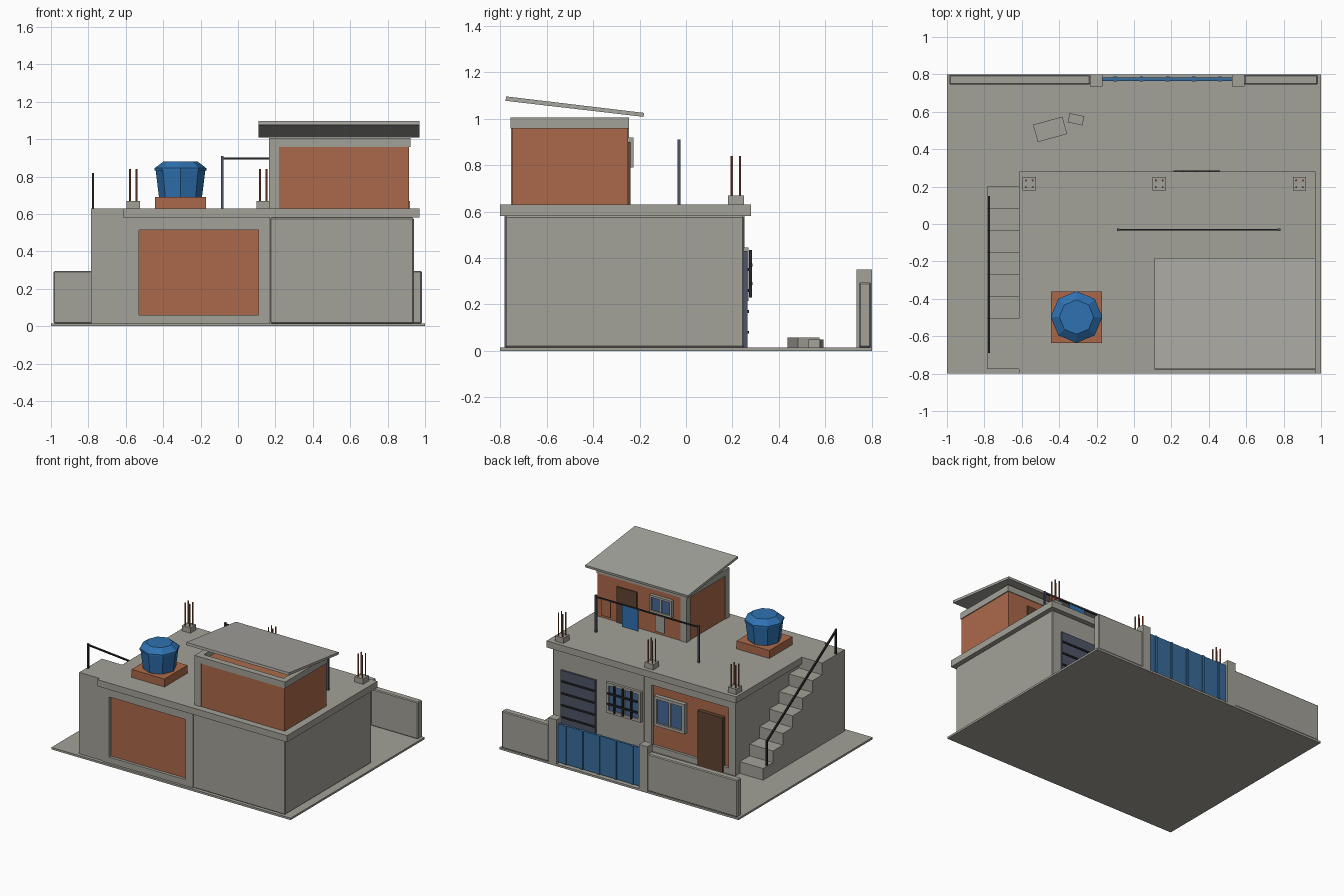
import bpy, bmesh, math
from mathutils import Vector, Matrix

if "Cube" in bpy.data.objects:
    bpy.data.objects.remove(bpy.data.objects["Cube"])


def material(name, r, g, b):
    m = bpy.data.materials.new(name)
    m.diffuse_color = (r, g, b, 1)
    m.use_nodes = True
    m.node_tree.nodes["Principled BSDF"].inputs["Base Color"].default_value = m.diffuse_color
    return m


CONCRETE = material("concrete grey", .365, .355, .315)
SHEET = material("roof sheet grey", .385, .38, .35)
BRICK = material("brick orange", .41, .141, .069)
TANK = material("tank blue", .028, .168, .445)
GATE = material("gate blue", .04, .15, .33)
GLASS = material("glass blue", .06, .14, .30)
SLATE = material("slate metal", .075, .09, .135)
WOOD = material("door brown", .12, .058, .03)
DARK = material("dark iron", .022, .022, .025)
RUST = material("rusty steel", .32, .11, .05)


def finish(name, bm, mat):
    bmesh.ops.recalc_face_normals(bm, faces=bm.faces)
    me = bpy.data.meshes.new(name)
    bm.to_mesh(me)
    bm.free()
    me.materials.append(mat)
    ob = bpy.data.objects.new(name, me)
    bpy.context.collection.objects.link(ob)
    return ob


def box(name, mat, x, y, z, bevel=0, turn=0):
    """Box from (min, max) ranges, optionally bevelled or turned about z."""
    bm = bmesh.new()
    bmesh.ops.create_cube(bm, size=1)
    bmesh.ops.scale(bm, vec=(x[1] - x[0], y[1] - y[0], z[1] - z[0]), verts=bm.verts)
    bmesh.ops.rotate(bm, matrix=Matrix.Rotation(math.radians(turn), 3, 'Z'), verts=bm.verts)
    bmesh.ops.translate(bm, vec=(sum(x) / 2, sum(y) / 2, sum(z) / 2), verts=bm.verts)
    ob = finish(name, bm, mat)
    if bevel:
        mod = ob.modifiers.new("bevel", 'BEVEL')
        mod.width, mod.segments = bevel, 1
    return ob


def extrude_x(name, mat, profile, x0, x1):
    """Extrude a (y, z) profile along x."""
    bm = bmesh.new()
    f = bm.faces.new([bm.verts.new((x0, y, z)) for y, z in profile])
    r = bmesh.ops.extrude_face_region(bm, geom=[f])
    bmesh.ops.translate(bm, vec=(x1 - x0, 0, 0),
                        verts=[v for v in r["geom"] if isinstance(v, bmesh.types.BMVert)])
    return finish(name, bm, mat)


def rings(name, mat, cx, cy, levels, sides):
    """Stack of polygon rings (radius, z), closed at both ends."""
    bm = bmesh.new()
    loops = [[bm.verts.new((cx + r * math.cos(2 * math.pi * i / sides),
                            cy + r * math.sin(2 * math.pi * i / sides), z))
              for i in range(sides)] for r, z in levels]
    for a, b in zip(loops, loops[1:]):
        for i in range(sides):
            j = (i + 1) % sides
            bm.faces.new((a[i], a[j], b[j], b[i]))
    bm.faces.new(loops[0])
    bm.faces.new(loops[-1])
    return finish(name, bm, mat)


def window(name, x, z, y, d, w):
    """Frame of four bars round a pane, with a centre mullion; projects to +y."""
    x0, x1 = x
    z0, z1 = z
    box(name + "_pane", GLASS, (x0 + w / 2, x1 - w / 2), (y, y + d * .6), (z0 + w / 2, z1 - w / 2))
    for i, (a, b) in enumerate(((x0, x0 + w), (x1 - w, x1))):
        box(f"{name}_jamb_{i}", CONCRETE, (a, b), (y, y + d), z)
    for i, (a, b) in enumerate(((z0, z0 + w), (z1 - w, z1))):
        box(f"{name}_sill_{i}", CONCRETE, (x0 + w, x1 - w), (y, y + d), (a, b))
    c = (x0 + x1) / 2
    box(name + "_mullion", CONCRETE, (c - w / 3, c + w / 3), (y, y + d * .85), (z0 + w, z1 - w))


# Yard slab
box("yard_slab", CONCRETE, (-1, 1), (-.8, .8), (0, .015))

# Ground floor: plastered right half, brick left half in a concrete frame
box("plaster_room", CONCRETE, (.17, .94), (-.78, .25), (.015, .58), .006)
box("brick_room", BRICK, (-.56, .14), (-.76, .232), (.015, .57))
box("side_wall", CONCRETE, (-.59, -.555), (-.75, .22), (.015, .58))
for side, (y0, y1) in {"front": (-.782, -.735), "back": (.205, .252)}.items():
    box(side + "_left_column", CONCRETE, (-.59, -.53), (y0, y1), (.015, .58))
    box(side + "_middle_column", CONCRETE, (.11, .172), (y0, y1), (.015, .58))
    box(side + "_foot_beam", CONCRETE, (-.53, .11), (y0, y1), (.015, .06))
    box(side + "_top_beam", CONCRETE, (-.53, .11), (y0, y1), (.515, .58))
box("roof_slab", CONCRETE, (-.615, .97), (-.8, .28), (.58, .63))

# Back wall openings
box("house_door", WOOD, (-.49, -.28), (.22, .262), (.015, .43))
window("brick_window", (-.17, .085), (.22, .445), .228, .035, .022)
window("barred_window", (.19, .48), (.215, .445), .245, .025, .022)
for i in range(3):
    x = .265 + i * .07
    box(f"window_bar_{i}", DARK, (x - .006, x + .006), (.272, .284), (.23, .435))
for i, z in enumerate((.29, .37)):
    box(f"window_cross_bar_{i}", DARK, (.21, .46), (.275, .287), (z - .006, z + .006))
box("metal_door", SLATE, (.575, .865), (.245, .264), (.015, .43))
for i in range(4):
    z = .08 + i * .09
    box(f"metal_door_rib_{i}", DARK, (.58, .86), (.26, .272), (z - .006, z + .006))

# Outside stairs: six steps and a landing
rise, run = .615 / 7, .1175
profile = [(-.775, .015), (.2, .015)]
for i in range(7):
    y = .2 - i * run
    profile += [(y, .015 + rise * (i + 1)), (y - run if i < 6 else -.775, .015 + rise * (i + 1))]
extrude_x("stairs", CONCRETE, profile, -.785, -.59)
box("stair_post_low", DARK, (-.781, -.769), (.138, .15), (.10, .285))
box("stair_post_high", DARK, (-.781, -.769), (-.69, -.678), (.63, .815))
extrude_x("stair_handrail", DARK, [(.15, .272), (.15, .288), (-.69, .818), (-.69, .802)], -.781, -.769)

# Column stubs with reinforcing rods
for i, x in enumerate((-.56, .135, .885)):
    box(f"column_stub_{i}", CONCRETE, (x - .035, x + .035), (.18, .25), (.63, .67))
    for j in range(4):
        rx = x + (.018 if j % 2 else -.018)
        ry = .215 + (.018 if j // 2 else -.018)
        rings(f"rod_{i}_{j}", RUST, rx, ry, [(.0055, .67), (.0055, .84)], 6)

# Water tank on a brick base
box("tank_base", BRICK, (-.445, -.17), (-.635, -.36), (.63, .69))
rings("water_tank", TANK, -.3075, -.4975, [(.115, .69), (.133, .835)], 8)
rings("tank_lid", TANK, -.3075, -.4975, [(.138, .832), (.138, .845), (.092, .88)], 8)

# Upper room: brick block, corner columns, ring beam
box("upper_room", BRICK, (.172, .915), (-.75, -.25), (.63, .965))
for i, (y0, y1) in enumerate(((-.754, -.71), (-.29, -.246))):
    box(f"upper_column_{i}", CONCRETE, (.166, .22), (y0, y1), (.63, .96))
    box(f"upper_beam_{i}", CONCRETE, (.165, .922), (y0 - .001, y1 + .001), (.957, 1.005))
for i, (x0, x1) in enumerate(((.165, .21), (.877, .922))):
    box(f"upper_side_beam_{i}", CONCRETE, (x0, x1), (-.71, -.29), (.957, 1.005))
box("upper_door", WOOD, (.58, .75), (-.26, -.24), (.63, .90))
window("upper_window", (.28, .465), (.79, .92), -.252, .026, .016)

# Sloping roof sheet
extrude_x("roof_sheet", SHEET, [(-.777, 1.077), (-.183, 1.008), (-.181, 1.025), (-.775, 1.096)], .11, .97)

# Clothes line with washing
for i, x in enumerate((-.085, .775)):
    box(f"line_post_{i}", SLATE, (x - .007, x + .007), (-.037, -.023), (.63, .91))
box("clothes_line", DARK, (-.085, .775), (-.034, -.026), (.892, .902))
for name, m, x, z in (("orange_cloth", BRICK, (.65, .73), .77),
                      ("blue_cloth", TANK, (.42, .555), .73),
                      ("grey_cloth", CONCRETE, (.2, .28), .77)):
    box(name, m, x, (-.033, -.027), (z, .893))

# Yard wall, gate pillars and ribbed gate
box("yard_wall_left", CONCRETE, (-.987, -.235), (.745, .797), (.015, .295), .006)
box("yard_wall_right", CONCRETE, (.59, .983), (.745, .797), (.015, .295), .006)
for i, x in enumerate((-.2025, .5575)):
    box(f"gate_pillar_{i}", CONCRETE, (x - .034, x + .034), (.735, .8), (.015, .35))
box("gate", GATE, (-.17, .525), (.765, .782), (.025, .315))
for i in range(5):
    x = -.1 + i * .14
    box(f"gate_rib_{i}", GATE, (x - .009, x + .009), (.761, .789), (.025, .315))

# Loose blocks in the yard
box("large_block", CONCRETE, (-.53, -.367), (.458, .554), (.015, .058), turn=15.5)
box("small_block", CONCRETE, (-.35, -.27), (.535, .585), (.015, .05), turn=-12)
